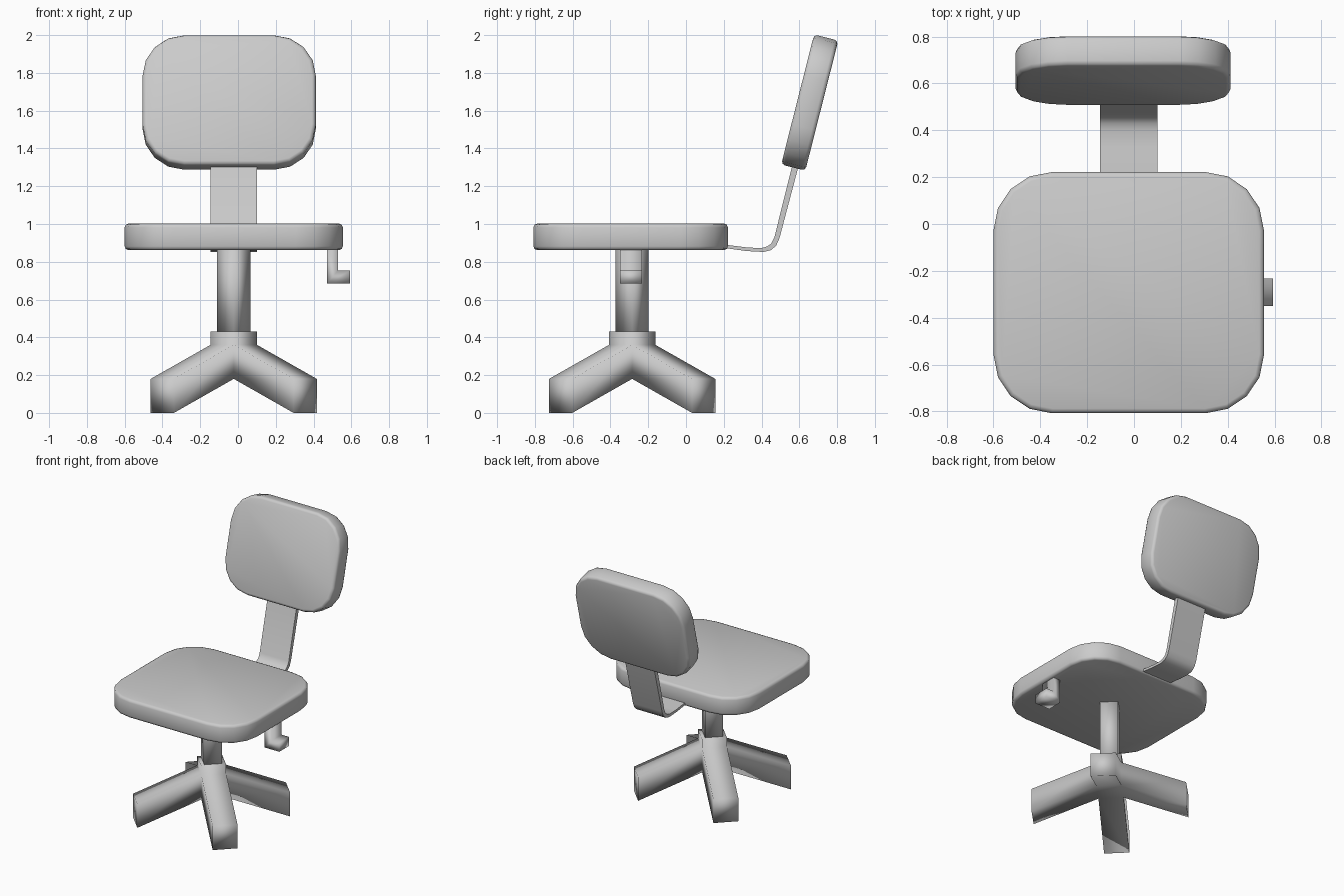
import bpy, bmesh, math
from mathutils import Vector

if "Cube" in bpy.data.objects:
    bpy.data.objects.remove(bpy.data.objects["Cube"])

CX, CY = -0.0225, -0.285   # axis of the column


def finish(name, bm, angle=None):
    bmesh.ops.recalc_face_normals(bm, faces=bm.faces)
    me = bpy.data.meshes.new(name)
    bm.to_mesh(me)
    bm.free()
    ob = bpy.data.objects.new(name, me)
    bpy.context.collection.objects.link(ob)
    bpy.ops.object.select_all(action='DESELECT')
    ob.select_set(True)
    bpy.context.view_layer.objects.active = ob
    if angle is None:
        bpy.ops.object.shade_smooth()
    else:
        bpy.ops.object.shade_smooth_by_angle(angle=math.radians(angle))
    return ob


def prism(points, offset):
    """Extrude a closed outline of 3D points along an offset."""
    bm = bmesh.new()
    face = bm.faces.new([bm.verts.new(p) for p in points])
    new = bmesh.ops.extrude_face_region(bm, geom=[face], use_keep_orig=True)['geom']
    bmesh.ops.translate(bm, vec=offset,
                        verts=[g for g in new if isinstance(g, bmesh.types.BMVert)])
    return bm


def cushion(name, w, d, h, r, loc, tilt=0.0):
    """Rounded rectangular pad with softened rims."""
    pts = []
    for q, (sx, sy) in enumerate([(1, 1), (-1, 1), (-1, -1), (1, -1)]):
        for i in range(5):
            a = math.radians(90 * q + 22.5 * i)
            pts.append((sx * (w / 2 - r) + r * math.cos(a),
                        sy * (d / 2 - r) + r * math.sin(a), -h / 2))
    bm = prism(pts, Vector((0, 0, h)))
    rims = [e for e in bm.edges if abs(e.verts[0].co.z - e.verts[1].co.z) < 1e-5]
    bmesh.ops.bevel(bm, geom=rims, offset=0.02, segments=2, profile=0.5,
                    affect='EDGES')
    ob = finish(name, bm, 50)
    ob.location = loc
    ob.rotation_euler.x = tilt
    return ob


# Seat and backrest
cushion("seat", 1.155, 1.03, 0.14, 0.25, (CX, -0.293, 0.932))
cushion("backrest", 0.917, 0.71, 0.132, 0.22, (-0.0465, 0.655, 1.643),
        math.radians(90 - 14.2))

# Bent strap joining seat and backrest
strap = [(0.12, 0.872), (0.21, 0.872), (0.32, 0.857), (0.41, 0.852), (0.45, 0.862),
         (0.477, 0.885), (0.495, 0.925), (0.61, 1.36),
         (0.575, 1.36), (0.468, 0.93), (0.452, 0.897), (0.43, 0.881),
         (0.40, 0.873), (0.33, 0.875), (0.21, 0.89), (0.12, 0.89)]
finish("back_strap", prism([(-0.145, y, z) for y, z in strap],
                           Vector((0.245, 0, 0))), 50)


# Four-sided column
def diamond(r, z):
    return [(CX + x * r, CY + y * r, z) for x, y in ((1, 0), (0, 1), (-1, 0), (0, -1))]


finish("column", prism(diamond(0.0875, 0.40), Vector((0, 0, 0.48))))

# Hub with four legs pulled out of its sides
bm = prism(diamond(0.123, 0.18), Vector((0, 0, 0.18)))
bm.normal_update()
sides = [f for f in bm.faces if abs(f.normal.z) < 0.1]
top = max(bm.faces, key=lambda f: f.calc_center_median().z)
for f in sides:
    n = f.normal
    step = f.calc_center_median() - Vector((CX, CY, 0.27))
    step = Vector((math.copysign(0.317, step.x), math.copysign(0.317, step.y), -0.18))
    leg = bmesh.ops.extrude_discrete_faces(bm, faces=[f])['faces'][0]
    bmesh.ops.translate(bm, vec=step, verts=leg.verts)
cap = bmesh.ops.extrude_discrete_faces(bm, faces=[top])['faces'][0]
bmesh.ops.translate(bm, vec=(0, 0, 0.07), verts=cap.verts)
finish("leg_base", bm)

# Adjustment lever under the seat
lever = [(0.47, 0.685), (0.593, 0.685), (0.593, 0.753), (0.53, 0.753),
         (0.53, 0.88), (0.47, 0.88)]
finish("lever", prism([(x, -0.35, z) for x, z in lever], Vector((0, 0.118, 0))))
